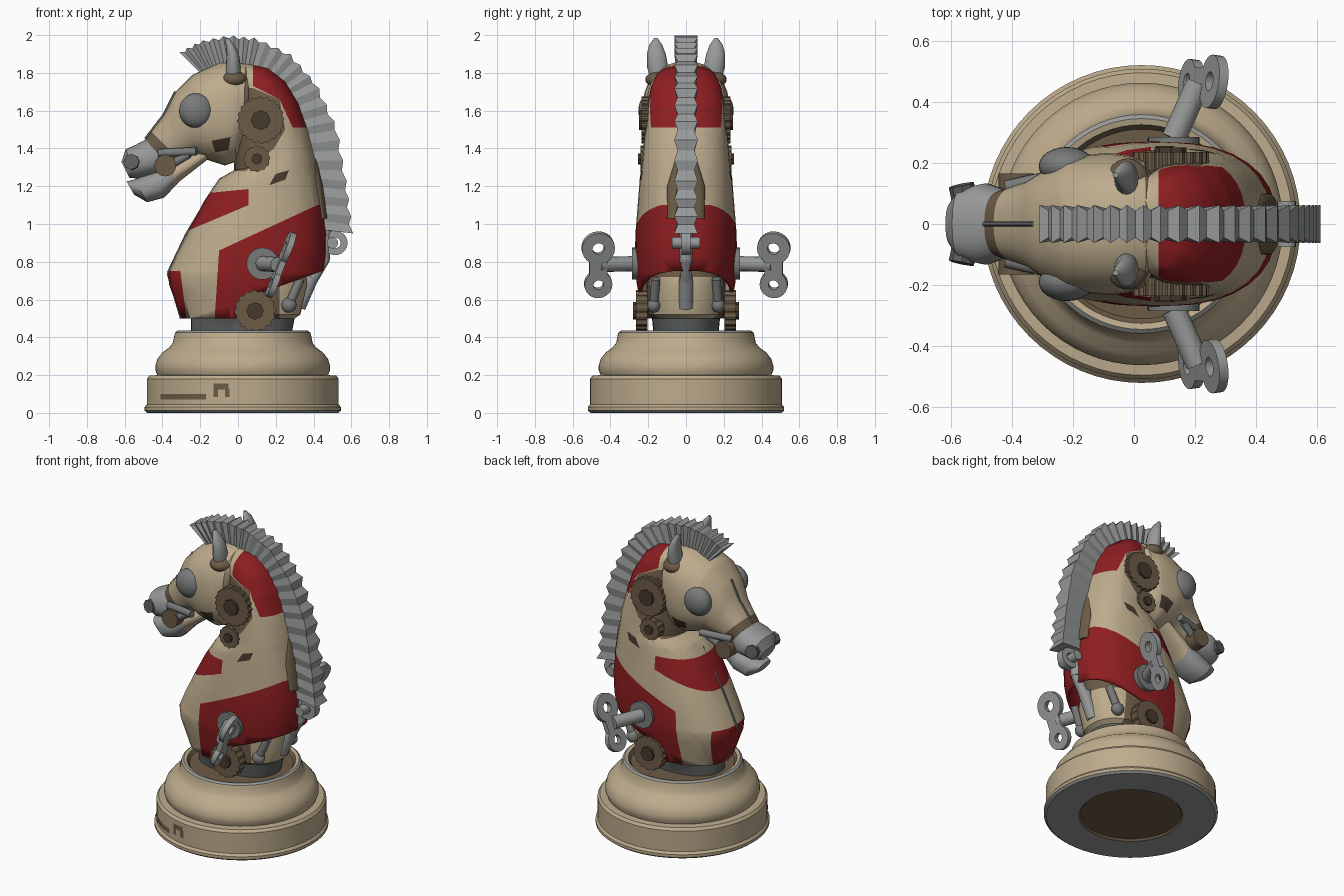
import bpy, bmesh, math
from mathutils import Vector, Matrix

cube = bpy.data.objects.get("Cube")
if cube:
    bpy.data.objects.remove(cube)

def material(name, *rgb):
    m = bpy.data.materials.new(name)
    m.use_nodes = True
    m.diffuse_color = (*rgb, 1)
    m.node_tree.nodes["Principled BSDF"].inputs["Base Color"].default_value = (*rgb, 1)
    return m

CREAM = material("cream paint", .51, .41, .265)
RED = material("red paint", .27, .013, .015)
STEEL = material("steel grey", .31, .32, .32)
WORN = material("worn steel", .19, .195, .195)
DARK = material("dark steel", .11, .115, .115)
BROWN = material("aged brown", .15, .105, .062)
DEEP = material("deep brown", .06, .042, .026)

def make(name, bm, mats, mirror=False, angle=35):
    bmesh.ops.recalc_face_normals(bm, faces=bm.faces)
    me = bpy.data.meshes.new(name)
    bm.to_mesh(me)
    bm.free()
    ob = bpy.data.objects.new(name, me)
    bpy.context.collection.objects.link(ob)
    for m in mats:
        me.materials.append(m)
    if mirror:
        mod = ob.modifiers.new("Mirror", 'MIRROR')
        mod.use_axis = (False, True, False)
        mod.use_mirror_merge = False
    bpy.ops.object.select_all(action='DESELECT')
    ob.select_set(True)
    bpy.context.view_layer.objects.active = ob
    if angle:
        bpy.ops.object.shade_smooth_by_angle(angle=math.radians(angle))
    return ob

def bridge(bm, rings, caps=(True, True)):
    n = len(rings[0])
    for a, b in zip(rings, rings[1:]):
        for i in range(n):
            j = (i + 1) % n
            bm.faces.new((a[i], a[j], b[j], b[i]))
    for ring, cap in zip((rings[0], rings[-1]), caps):
        if cap:
            bm.faces.new(ring)

def loft(sections, n=32, power=.85, caps=(True, True)):
    """Each section: x, z of one end, x, z of the other end, half width, side offset."""
    bm = bmesh.new()
    rings = []
    for x1, z1, x2, z2, w, *off in sections:
        a, b = Vector((x1, 0, z1)), Vector((x2, 0, z2))
        ring = []
        for i in range(n):
            t = 2 * math.pi * i / n
            c, s = (math.copysign(abs(f(t)) ** power, f(t)) for f in (math.cos, math.sin))
            p = (a + b) / 2 + (b - a) / 2 * c
            p.y = w * s + sum(off)
            ring.append(bm.verts.new(p))
        rings.append(ring)
    bridge(bm, rings, caps)
    return bm

def patch(bm, poly, index):
    """Cut a convex side-view outline into the mesh; colour it, or remove it if index is None."""
    edges = list(zip(poly, poly[1:] + poly[:1]))
    for (x1, z1), (x2, z2) in edges:
        bmesh.ops.bisect_plane(bm, geom=bm.verts[:] + bm.edges[:] + bm.faces[:], dist=1e-5,
                               plane_co=(x1, 0, z1), plane_no=(z2 - z1, 0, x1 - x2))
    inside = []
    for f in bm.faces:
        c = f.calc_center_median()
        side = [(x2 - x1) * (c.z - z1) - (z2 - z1) * (c.x - x1) > 0 for (x1, z1), (x2, z2) in edges]
        if all(side) or not any(side):
            inside.append(f)
            f.material_index = index or 0
    if index is None:
        bmesh.ops.delete(bm, geom=inside, context='FACES')

def rod(bm, a, b, r, n=16):
    a, b = Vector(a), Vector(b)
    m = Matrix.Translation((a + b) / 2) @ (b - a).to_track_quat('Z', 'Y').to_matrix().to_4x4()
    bmesh.ops.create_cone(bm, cap_ends=True, segments=n, radius1=r, radius2=r, depth=(b - a).length, matrix=m)
    return bm

def washer(bm, m, outer, inner, depth, n=24):
    rings = [[bm.verts.new(m @ Vector((r * math.cos(2 * math.pi * i / n), r * math.sin(2 * math.pi * i / n),
              h * depth / 2))) for i in range(n)]
             for r, h in ((inner, -1), (outer, -1), (outer, 1), (inner, 1))]
    bridge(bm, rings + rings[:1], (False, False))

def ball(bm, loc, scale):
    bmesh.ops.create_uvsphere(bm, u_segments=24, v_segments=14, radius=1,
                              matrix=Matrix.Translation(loc) @ Matrix.Diagonal((*scale, 1)))
    return bm

# Turned base
profile = [(.3, .012), (.31, 0), (.505, 0), (.52, .012), (.52, .03), (.508, .045), (.508, .18), (.495, .197),
           (.452, .2), (.462, .225), (.462, .25), (.452, .285), (.425, .32), (.39, .345), (.37, .37),
           (.362, .41), (.358, .425), (.345, .435), (.325, .43), (.31, .41)]
CX = .025
bm = loft([(CX - r, z, CX + r, z, r) for r, z in profile], 64, 1)
for f in bm.faces:
    c = f.calc_center_median()
    r = math.hypot(c.x - CX, c.y)
    if c.z < .013:
        f.material_index = 2 if r < .308 else 1
    elif c.z > .4:
        f.material_index = 2 if r < .33 else 1 if .35 < r < .358 else 0
make("base", bm, [CREAM, STEEL, BROWN])

# Worn paint marks on the front of the base
for name, x1, x2, z1, z2 in (("worn_strip", -.41, -.17, .07, .1), ("worn_arch_top", -.13, -.05, .125, .155),
                             ("worn_arch_side", -.13, -.105, .085, .13), ("worn_arch_side", -.07, -.045, .085, .13)):
    bm = bmesh.new()
    cols = [x1 + (x2 - x1) * i / 8 for i in range(9)]
    rows = [[bm.verts.new((x, -math.sqrt(.511 ** 2 - (x - CX) ** 2), z)) for x in cols] for z in (z1, z2)]
    for i in range(8):
        bm.faces.new((rows[0][i], rows[0][i + 1], rows[1][i + 1], rows[1][i]))
    make(name, bm, [BROWN])

# Inner mechanism column with a cream back plate
bm = loft([(-.25, .4, .28, .4, .17), (-.25, .5, .3, .5, .18), (-.24, .52, .33, .52, .2),
           (-.24, .68, .37, .68, .21), (-.2, .85, .34, .85, .2)])
patch(bm, [(.22, .5), (.5, .5), (.5, .72), (.22, .72)], 1)
patch(bm, [(-.4, .39), (.5, .39), (.5, .5), (-.4, .5)], 2)
make("inner_column", bm, [BROWN, CREAM, DARK])

# Neck shell with painted bands
bm = loft([(-.30, .50, .40, .50, .225), (-.365, .68, .43, .68, .26), (-.37, .74, .45, .74, .268),
           (-.33, .83, .465, .82, .27), (-.27, .95, .468, .95, .268), (-.18, 1.12, .45, 1.10, .255),
           (-.10, 1.24, .425, 1.24, .245), (-.02, 1.285, .405, 1.36, .232), (-.02, 1.45, .37, 1.5, .22),
           (0, 1.6, .32, 1.64, .208), (0, 1.7, .25, 1.755, .185), (-.02, 1.75, .16, 1.825, .155),
           (-.05, 1.78, .05, 1.85, .1)], caps=(False, True))
patch(bm, [(0, .4), (0, .5), (.08, .62), (.5, .77), (.5, .4)], None)
patch(bm, [(.04, 1.28), (.19, 1.4), (.25, 1.5), (.22, 1.66), (.08, 1.72), (-.1, 1.72), (-.1, 1.285)], 2)
patch(bm, [(.08, 1.9), (.08, 1.73), (.22, 1.66), (.5, 1.66), (.5, 1.9)], 1)
patch(bm, [(.22, 1.66), (.29, 1.51), (.5, 1.51), (.5, 1.66)], 1)
patch(bm, [(-.1, .86), (.42, 1.1), (.6, 1.1), (.6, .4), (-.13, .4)], 1)
patch(bm, [(-.3, .95), (-.2, 1.16), (.055, 1.185), (.055, 1.1)], 1)
patch(bm, [(-.5, .75), (-.305, .75), (-.26, .4), (-.5, .4)], 1)
patch(bm, [(.165, 1.205), (.25, 1.235), (.27, 1.285), (.2, 1.265)], 3)
shell = make("neck_shell", bm, [CREAM, RED, BROWN, DEEP])
shell.modifiers.new("Thickness", 'SOLIDIFY').thickness = .015
make("mane_bed", loft([(.36, 1.33, .42, 1.35, .06), (.38, 1.2, .452, 1.2, .1), (.4, 1.03, .475, 1.03, .1)]), [BROWN])

# Head with a worn edge at the muzzle and a cheek vent
bm = loft([(.085, 1.79, .035, 1.52, .15), (.04, 1.85, .025, 1.41, .205), (-.03, 1.86, -.01, 1.33, .225),
           (-.10, 1.855, -.07, 1.31, .233), (-.24, 1.79, -.15, 1.335, .222), (-.33, 1.70, -.22, 1.36, .182),
           (-.39, 1.58, -.29, 1.34, .14), (-.49, 1.45, -.38, 1.31, .108)])
patch(bm, [(-.14, 1.44), (-.12, 1.38), (-.05, 1.39), (-.04, 1.46)], 1)
patch(bm, [(-.52, 1.44), (-.47, 1.5), (-.36, 1.39), (-.36, 1.3), (-.4, 1.3)], 2)
make("head", bm, [CREAM, DEEP, BROWN])

# Muzzle, lower jaw and mouth fittings
make("muzzle", loft([(-.475, 1.455, -.37, 1.28, .11), (-.54, 1.42, -.43, 1.265, .133),
                     (-.595, 1.395, -.53, 1.24, .115), (-.617, 1.33, -.575, 1.245, .07)]), [STEEL])
bm = loft([(-.15, 1.42, -.15, 1.35, .11), (-.36, 1.31, -.31, 1.225, .095), (-.46, 1.275, -.39, 1.14, .1),
           (-.55, 1.235, -.48, 1.115, .095), (-.59, 1.225, -.55, 1.155, .06)])
patch(bm, [(-.34, 1.5), (0, 1.5), (0, 1.1), (-.34, 1.1)], 1)
make("lower_jaw", bm, [STEEL, CREAM])
make("jaw_hinge", rod(bmesh.new(), (-.385, .09, 1.31), (-.385, .165, 1.31), .058), [BROWN], True)
bm = rod(bmesh.new(), (-.42, .12, 1.375), (-.22, .165, 1.385), .022)
make("jaw_link", rod(bm, (-.36, .13, 1.31), (-.26, .15, 1.37), .022), [WORN], True)
make("nostril", rod(bmesh.new(), (-.555, .08, 1.325), (-.565, .128, 1.33), .042, 8), [DARK], True)

# Eyes and ears
make("eye", ball(bmesh.new(), (-.22, .19, 1.6), (.092, .062, .092)), [WORN], True)
make("ear", loft([(-.06, 1.74, .01, 1.74, .04, .14), (-.065, 1.83, .015, 1.83, .056, .15),
                  (-.06, 1.9, .005, 1.9, .05, .157), (-.065, 1.95, -.02, 1.95, .034, .16),
                  (-.07, 1.985, -.05, 1.985, .008, .16)], 16, 1), [STEEL], True)
make("ear_base", ball(bmesh.new(), (-.02, .14, 1.765), (.07, .075, .045)), [BROWN], True)

# Pleated mane
outer = [(-.31, 1.91), (-.2, 1.97), (-.05, 2), (.1, 1.985), (.28, 1.9), (.42, 1.74), (.53, 1.5), (.58, 1.2), (.61, .95)]
inner = [(-.2, 1.8), (-.14, 1.83), (-.03, 1.83), (.06, 1.81), (.17, 1.77), (.27, 1.67), (.35, 1.47), (.42, 1.22), (.44, .97)]

def along(points, t):
    i = min(int(t), len(points) - 2)
    return Vector(points[i]).lerp(Vector(points[i + 1]), t - i)

bm = bmesh.new()
rings, pleats = [], 44
for k in range(pleats + 1):
    low, high = along(inner, 8 * k / pleats), along(outer, 8 * k / pleats)
    depth, w = ((.9, .044), (1, .062))[k % 2 == 0]
    high = low.lerp(high, depth)
    rings.append([bm.verts.new((p.x, y, p.y)) for p, y in ((low, -.045), (high, -w), (high, w), (low, .045))])
bridge(bm, rings)
make("mane", bm, [STEEL], angle=0)

# Exposed gears
for name, x, z, r, y, teeth in (("neck_gear", .12, 1.55, .125, .205, 20), ("throat_gear", .1, 1.345, .07, .21, 12),
                                ("lower_gear", .09, .54, .11, .235, 16)):
    bm = bmesh.new()
    n = teeth * 4
    bridge(bm, [[bm.verts.new((x + q * math.cos(a), y + h, z + q * math.sin(a))) for i in range(n)
                 for q, a in [(r if i % 4 < 2 else r * .93, 2 * math.pi * i / n)]] for h in (-.03, .03)])
    make(name, bm, [BROWN], True, 20)
    make(name + "_hub", rod(bmesh.new(), (x, y, z), (x, y + .045, z), r * .42, 8), [DEEP], True)

# Side winding keys
make("key_collar", rod(bmesh.new(), (.13, .25, .79), (.13, .285, .79), .085, 24), [WORN], True)
bm = rod(bmesh.new(), (.13, .28, .79), (.21, .46, .785), .04)
long_axis = Vector((.36, 0, .93)).normalized()
normal = long_axis.cross(Vector((.12, 1, -.05))).normalized()
frame = Matrix((long_axis, normal.cross(long_axis), normal)).transposed().to_4x4()
hub = Matrix.Translation((.225, .465, .78)) @ frame
for offset, r in ((.1, .088), (-.105, .074)):
    washer(bm, hub @ Matrix.Translation((offset, 0, 0)), r, r * .36, .032)
bmesh.ops.create_cube(bm, size=1, matrix=hub @ Matrix.Diagonal((.12, .095, .032, 1)))
make("winding_key", bm, [STEEL], True)

# Rear ring, spine rod and clamps
bm = bmesh.new()
washer(bm, Matrix.Translation((.515, 0, .9)) @ Matrix.Rotation(math.pi / 2, 4, 'X'), .065, .028, .05)
for a, b, r in (((.5, -.075, .9), (.5, .075, .9), .03), ((.46, 0, .97), (.45, 0, .8), .035),
                ((.46, 0, .82), (.39, 0, .7), .03), ((.39, 0, .72), (.32, 0, .56), .038)):
    rod(bm, a, b, r)
make("rear_linkage", bm, [STEEL])
bm = rod(bmesh.new(), (.33, .16, .71), (.27, .17, .57), .024)
make("rear_clamp", ball(bm, (.27, .17, .57), (.04, .035, .04)), [WORN], True)

# Centre seams on the chest and face
for name, path in (("chest_seam", [(-.12, 1.2), (-.27, .95), (-.37, .74), (-.3, .5)]),
                   ("face_seam", [(-.49, 1.45), (-.39, 1.58), (-.33, 1.7)])):
    bm = bmesh.new()
    for (x1, z1), (x2, z2) in zip(path, path[1:]):
        rod(bm, (x1, 0, z1), (x2, 0, z2), .008, 8)
    make(name, bm, [WORN])
